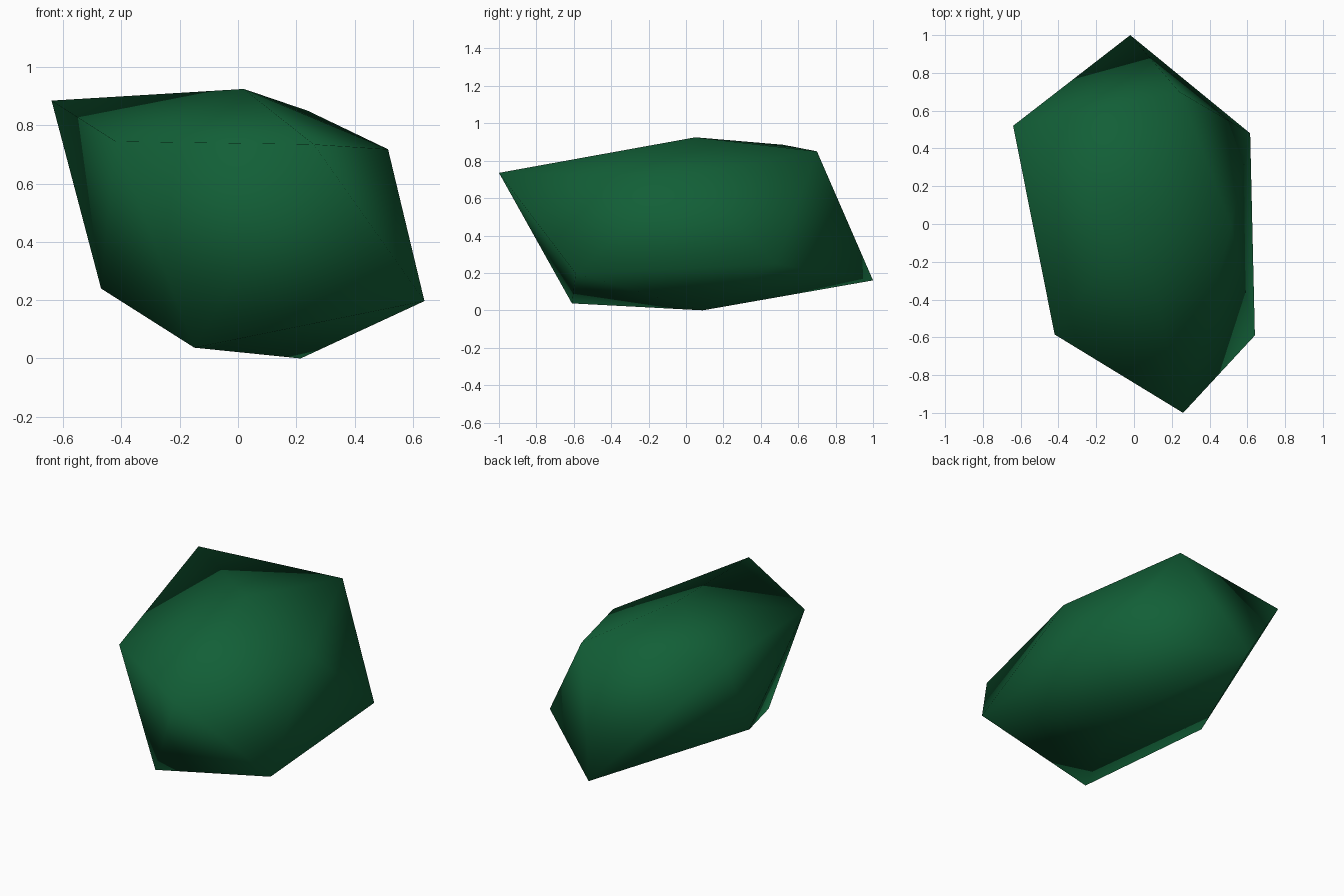
import bpy
import bmesh

cube = bpy.data.objects.get("Cube")
if cube:
    bpy.data.objects.remove(cube, do_unlink=True)


def make_material(name, colour):
    mat = bpy.data.materials.new(name)
    mat.use_nodes = True
    mat.diffuse_color = colour
    mat.node_tree.nodes["Principled BSDF"].inputs["Base Color"].default_value = colour
    return mat


# Uneven twenty-sided stone: two poles and two staggered rings of five
top_point = (0.02, 0.05, 0.925)
upper_ring = [(0.26, -1.0, 0.735), (0.515, -0.01, 0.718), (0.24, 0.70, 0.85),
              (-0.64, 0.52, 0.885), (-0.42, -0.585, 0.745)]
lower_ring = [(0.64, -0.59, 0.197), (0.615, 0.48, 0.248), (-0.02, 1.0, 0.16),
              (-0.47, 0.04, 0.24), (-0.15, -0.61, 0.037)]
bottom_point = (0.215, 0.09, 0.0)

bm = bmesh.new()
top = bm.verts.new(top_point)
bottom = bm.verts.new(bottom_point)
upper = [bm.verts.new(p) for p in upper_ring]
lower = [bm.verts.new(p) for p in lower_ring]

# Cap fans and the zigzag band between the rings
count = len(upper)
for i in range(count):
    j = (i + 1) % count
    bm.faces.new((top, upper[i], upper[j]))
    bm.faces.new((upper[i], lower[i], upper[j]))
    bm.faces.new((lower[i], lower[j], upper[j]))
    bm.faces.new((bottom, lower[j], lower[i]))

# Smooth shading flows over every edge
for face in bm.faces:
    face.smooth = True
bmesh.ops.recalc_face_normals(bm, faces=bm.faces)

mesh = bpy.data.meshes.new("stone")
bm.to_mesh(mesh)
bm.free()
mesh.materials.append(make_material("deep green", (0.006, 0.115, 0.038, 1.0)))
stone = bpy.data.objects.new("stone", mesh)
bpy.context.collection.objects.link(stone)
